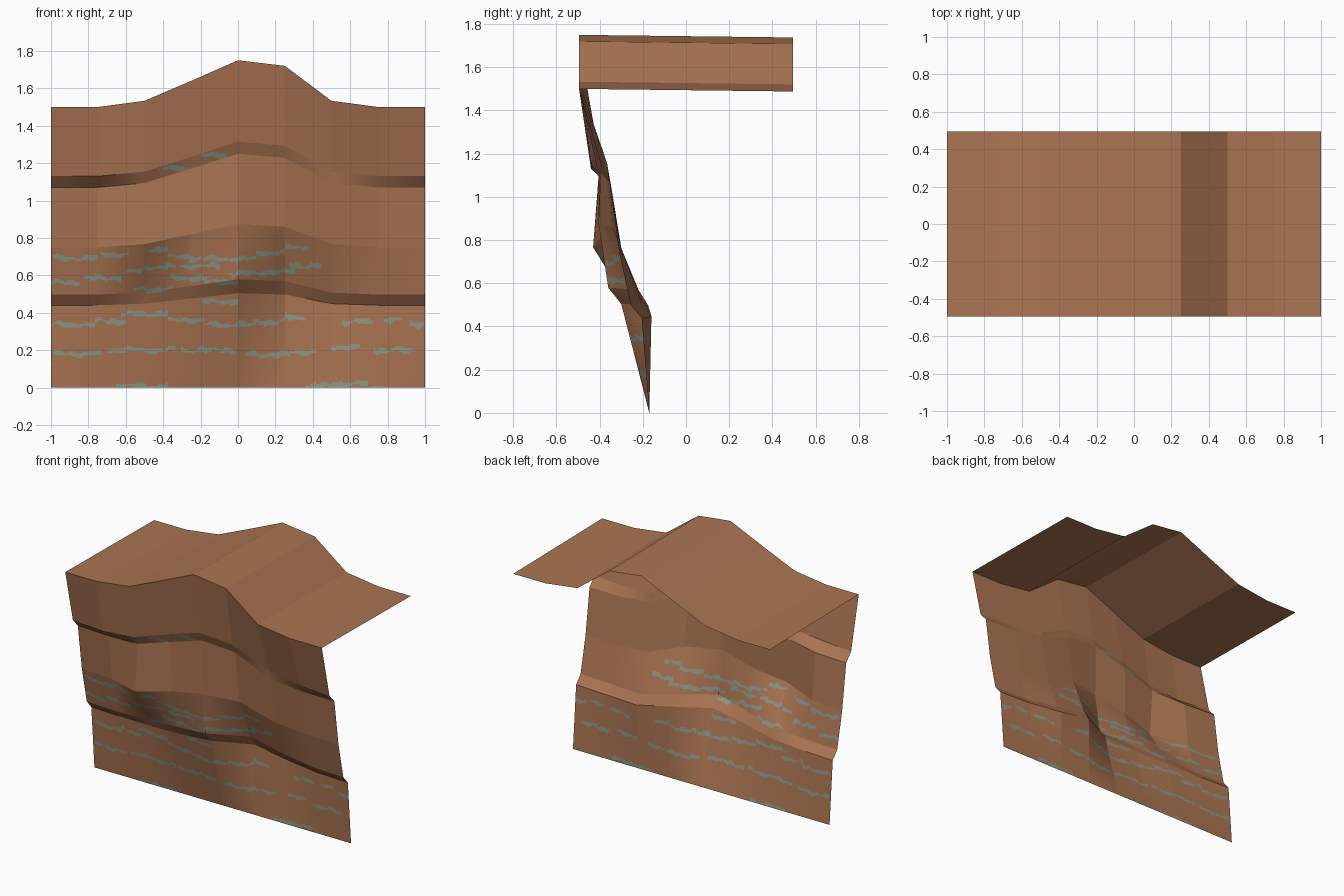
import bpy, bmesh, math

if "Cube" in bpy.data.objects:
    bpy.data.objects.remove(bpy.data.objects["Cube"])

def material(name, rgb):
    m = bpy.data.materials.new(name)
    m.diffuse_color = (*rgb, 1)
    m.use_nodes = True
    m.node_tree.nodes["Principled BSDF"].inputs["Base Color"].default_value = m.diffuse_color
    return m

MATS = [material("brown_rock", (0.41, 0.178, 0.086)),
        material("grey_green_streak", (0.27, 0.32, 0.245))]

# Height of the hump above the flat top, for nine columns 0.25 apart
HUMP = [0, 0, 0.033, 0.14, 0.25, 0.22, 0.033, 0, 0]

# Rock layers from the ground up: base height, share of the hump, depth per column
LAYERS = [
    (0.000, 0.00, [-0.17] * 9),
    (0.440, 0.26, [-.205, -.22, -.24, -.28, -.30, -.175, -.16, -.19, -.205]),
    (0.497, 0.33, [-.255, -.27, -.27, -.32, -.36, -.22, -.205, -.24, -.255]),
    (0.750, 0.50, [-.31, -.33, -.43, -.39, -.405, -.34, -.30, -.30, -.31]),
    (1.070, 0.72, [-.355, -.37, -.405, -.395, -.40, -.39, -.355, -.35, -.355]),
    (1.130, 0.74, [-.41, -.44, -.44, -.42, -.43, -.42, -.365, -.385, -.41]),
    (1.500, 1.00, [-.495] * 9),
]

# Mineral streaks: start x, end x, height
STREAKS = [
    (-.65, -.38, .008), (.36, .55, .008), (.5, .7, .02), (.72, .78, .008),
    (-.98, -.73, .18), (-.7, -.33, .2), (-.3, -.02, .2), (.04, .28, .175),
    (.28, .42, .19), (.5, .65, .215), (.72, .95, .2),
    (-1, -.77, .335), (-.76, -.6, .355), (-.62, -.37, .395), (-.38, -.18, .36),
    (-.18, .1, .335), (.08, .25, .35), (.25, .36, .375), (.55, .72, .35),
    (.78, .88, .36), (.92, 1, .34), (-.2, 0, .46),
    (-.98, -.75, .69), (-.73, -.58, .71), (-.5, -.37, .74), (-.38, -.24, .7),
    (-.26, .1, .688), (.1, .25, .72), (.25, .38, .75),
    (-1, -.85, .56), (-.82, -.62, .585), (-.6, -.52, .62), (-.5, -.33, .645),
    (-.55, -.35, .525), (-.36, -.15, .585), (-.3, -.1, .65), (-.18, 0, .565),
    (-.05, .15, .61), (.12, .3, .62), (.28, .45, .65),
    (-.4, -.26, 1.17), (-.2, -.05, 1.24),
]

def point(layer, col):
    base, share, depth = LAYERS[layer]
    return (-1 + col * 0.25, depth[col], base + share * HUMP[col])

def blend(a, b, t):
    return tuple(p + (q - p) * t for p, q in zip(a, b))

def streaked(p):
    x, _, z = p
    wobble = 0.006 * math.sin(x * 31) + 0.004 * math.sin(x * 83)
    half = 0.011 + 0.004 * math.sin(x * 47 + z * 20)
    return any(a < x < b and abs(z - h - wobble) < half for a, b, h in STREAKS)

def make_object(name, bm):
    bmesh.ops.remove_doubles(bm, verts=bm.verts, dist=1e-5)
    mesh = bpy.data.meshes.new(name)
    bm.to_mesh(mesh)
    bm.free()
    for m in MATS:
        mesh.materials.append(m)
    bpy.context.collection.objects.link(bpy.data.objects.new(name, mesh))

def rock_band(name, layer, rows, cuts):
    """Sheet between two layers, cut finely where it carries streaks."""
    bm = bmesh.new()
    for col in range(8):
        grid = []
        for j in range(rows + 1):
            left = blend(point(layer, col), point(layer + 1, col), j / rows)
            right = blend(point(layer, col + 1), point(layer + 1, col + 1), j / rows)
            grid.append([bm.verts.new(blend(left, right, i / cuts)) for i in range(cuts + 1)])
        for j in range(rows):
            for i in range(cuts):
                f = bm.faces.new((grid[j][i], grid[j][i + 1], grid[j + 1][i + 1], grid[j + 1][i]))
                f.material_index = int(streaked(f.calc_center_median()))
    make_object(name, bm)

# Cliff face, bottom to top
rock_band("lower_cliff", 0, 48, 18)
rock_band("lower_ledge", 1, 6, 18)
rock_band("middle_cliff", 2, 30, 18)
rock_band("upper_cliff", 3, 1, 1)
rock_band("upper_ledge", 4, 7, 18)
rock_band("top_cliff", 5, 1, 1)

# Plateau running back from the cliff top
bm = bmesh.new()
front = [bm.verts.new(point(6, c)) for c in range(9)]
back = [bm.verts.new((v.co.x, 0.495, v.co.z - 0.012)) for v in front]
for c in range(8):
    bm.faces.new((front[c], front[c + 1], back[c + 1], back[c]))
make_object("plateau", bm)
